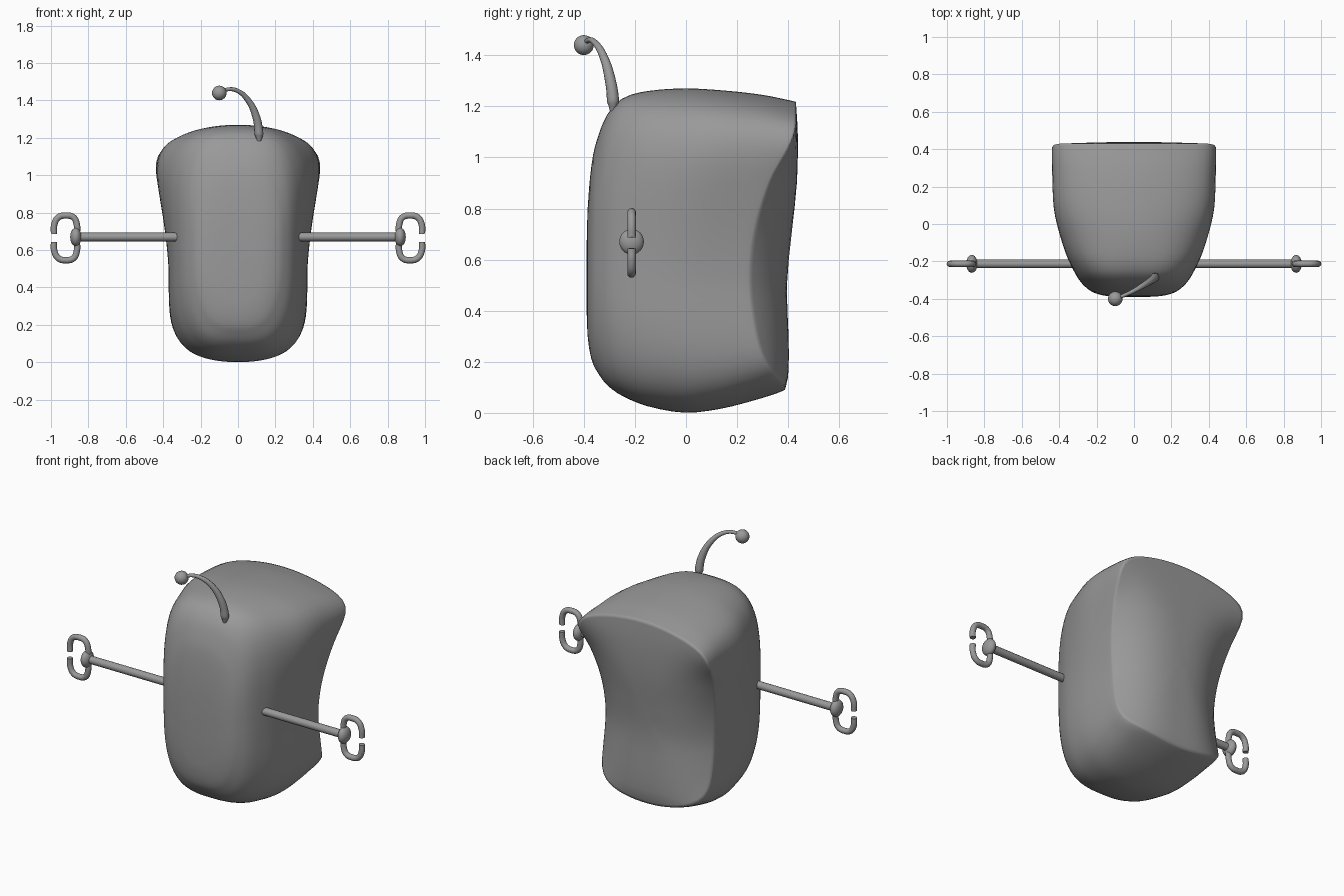
import bpy, bmesh, math
from mathutils import Vector

if "Cube" in bpy.data.objects:
    bpy.data.objects.remove(bpy.data.objects["Cube"])

grey = bpy.data.materials.new("plain grey")
grey.diffuse_color = (0.32, 0.32, 0.32, 1)
grey.use_nodes = True
grey.node_tree.nodes["Principled BSDF"].inputs["Base Color"].default_value = grey.diffuse_color


def finish(obj):
    obj.data.materials.append(grey)
    for p in obj.data.polygons:
        p.use_smooth = True
    return obj


def from_bmesh(name, bm):
    bmesh.ops.recalc_face_normals(bm, faces=bm.faces)
    me = bpy.data.meshes.new(name)
    bm.to_mesh(me)
    bm.free()
    obj = bpy.data.objects.new(name, me)
    bpy.context.collection.objects.link(obj)
    return finish(obj)


def smooth(t):
    t = min(1, max(0, t))
    return t * t * (3 - 2 * t)


def lookup(table, x):
    """Smooth cubic interpolation in rows whose first column is x."""
    x = min(max(x, table[0][0]), table[-1][0])
    i = next(k for k in range(len(table) - 1) if x <= table[k + 1][0])

    def slope(k, c):
        lo, hi = table[max(k - 1, 0)], table[min(k + 1, len(table) - 1)]
        return (hi[c] - lo[c]) / (hi[0] - lo[0])
    a, b = table[i], table[i + 1]
    h = b[0] - a[0]
    t = (x - a[0]) / h
    s = smooth(t)
    return [a[c] * (1 - s) + b[c] * s + h * t * (1 - t)
            * ((1 - t) * slope(i, c) - t * slope(i + 1, c)) for c in range(len(a))]


def bridge(bm, a, b):
    n = len(a)
    for i in range(n):
        bm.faces.new((a[i], a[(i + 1) % n], b[(i + 1) % n], b[i]))


# Body: sections along y (y, half width, bottom, top, squareness)
SECTIONS = [
    (-.390, .07, .42, .62, 2.2), (-.385, .145, .30, .80, 2.4),
    (-.370, .207, .21, .97, 2.6), (-.350, .243, .165, 1.065, 2.8),
    (-.310, .284, .11, 1.165, 3.2), (-.250, .317, .067, 1.23, 3.6),
    (-.150, .35, .026, 1.26, 4.2), (0, .368, .001, 1.27, 5),
    (.150, .371, .016, 1.262, 6), (.300, .37, .05, 1.245, 7.5),
    (.400, .368, .078, 1.225, 10), (.430, .366, .09, 1.218, 11)]
# Rear surface: height, y on the centre line, y at the side edges
REAR = [(.08, .385, .33), (.15, .40, .31), (.30, .40, .275), (.50, .392, .25),
        (.70, .41, .265), (.90, .432, .325), (1.05, .437, .405), (1.12, .436, .425),
        (1.22, .43, .425)]
STEPS = 112


def section_point(y, angle, scale=1.0):
    _, w, bot, top, n = lookup(SECTIONS, y)
    c, s = math.cos(angle), math.sin(angle)
    r = (abs(c) ** n + abs(s) ** n) ** (-1 / n)
    a, b = c * r * scale, s * r * scale
    grow = smooth((y + .38) / .35)
    dome = (.11 if b > 0 else .08) * abs(b) * a * a * grow
    z = (top + bot) / 2 + b * (top - bot) / 2 - math.copysign(dome, b)
    flare = .088 * max(0, min(1.15, (z - .48) / .6)) ** 1.5
    return a, a * (w + flare * smooth((y + .4) / .56)), z


def rear_y(a, z):
    _, mid, side = lookup(REAR, z)
    return mid + (side - mid) * abs(a) ** 2.8


def build_body():
    bm = bmesh.new()
    rings = []
    ys = [p[0] + (q[0] - p[0]) * k / 3 for p, q in zip(SECTIONS, SECTIONS[1:])
          for k in range(3)] + [SECTIONS[-1][0]]
    angles = [2 * math.pi * i / STEPS for i in range(STEPS)]
    for y in ys:
        ring = []
        for ang in angles:
            a, x, z = section_point(y, ang)
            # the rear sections follow the waisted rear surface
            t = max(0, (y + .12) / .55) ** 1.5
            ring.append(bm.verts.new((x, y + (rear_y(a, z) - .43) * t, z)))
        rings.append(ring)
    # rear face as shrinking rings
    for k in (.97, .92, .85, .75, .62, .45, .28, .12):
        ring = []
        for ang in angles:
            a, x, z = section_point(.43, ang, k)
            ring.append(bm.verts.new((x, rear_y(a, z) + .004 * (1 - k), z)))
        rings.append(ring)
    for a, b in zip(rings, rings[1:]):
        bridge(bm, a, b)
    bm.faces.new(rings[0])
    bm.faces.new(rings[-1])
    return from_bmesh("body", bm)


def tube(name, points, radii):
    """Round tube through the points, tapered by the radii."""
    cu = bpy.data.curves.new(name, 'CURVE')
    cu.dimensions = '3D'
    cu.bevel_depth = 1
    cu.bevel_resolution = 4
    cu.use_fill_caps = True
    cu.resolution_u = 6
    sp = cu.splines.new('BEZIER')
    sp.bezier_points.add(len(points) - 1)
    for bp, p, r in zip(sp.bezier_points, points, radii):
        bp.co, bp.radius = p, r
        bp.handle_left_type = bp.handle_right_type = 'AUTO'
    tmp = bpy.data.objects.new(name, cu)
    bpy.context.collection.objects.link(tmp)
    me = bpy.data.meshes.new_from_object(
        tmp.evaluated_get(bpy.context.evaluated_depsgraph_get()))
    bpy.data.objects.remove(tmp)
    obj = bpy.data.objects.new(name, me)
    bpy.context.collection.objects.link(obj)
    finish(obj)
    bpy.context.view_layer.objects.active = obj
    obj.select_set(True)
    bpy.ops.object.shade_smooth_by_angle(angle=math.radians(50))
    obj.select_set(False)
    return obj


def ball(name, centre, size):
    bm = bmesh.new()
    bmesh.ops.create_uvsphere(bm, u_segments=24, v_segments=16, radius=1)
    for v in bm.verts:
        v.co = Vector(centre) + Vector([c * s for c, s in zip(v.co, size)])
    return from_bmesh(name, bm)


build_body()

# Arms with a wrist ball and two curved claws
ARM_Y, ARM_Z = -.213, .67
CLAW = [(.862, .01), (.862, .07), (.880, .108), (.92, .118),
        (.960, .108), (.982, .07), (.984, .02)]
for side, label in ((-1, "left"), (1, "right")):
    tube(label + "_arm", [(side * .325, ARM_Y, ARM_Z), (side * .87, ARM_Y, ARM_Z)],
         [.023, .023])
    ball(label + "_wrist", (side * .867, ARM_Y, ARM_Z), (.03, .048, .05))
    for up, part in ((1, "upper"), (-1, "lower")):
        tube(f"{label}_{part}_claw",
             [(side * x, ARM_Y, ARM_Z + up * z - (.003 if up > 0 else .006)) for x, z in CLAW],
             [.017] * len(CLAW))

# Antenna leaning forward and sideways, with a ball tip
tube("antenna",
     [(.113, -.288, 1.182), (.112, -.286, 1.22), (.098, -.298, 1.31),
      (.055, -.325, 1.40), (0, -.357, 1.45), (-.05, -.38, 1.46), (-.10, -.40, 1.44)],
     [.010, .024, .021, .016, .012, .010, .010])
ball("antenna_tip", (-.10, -.40, 1.44), (.039, .039, .039))
